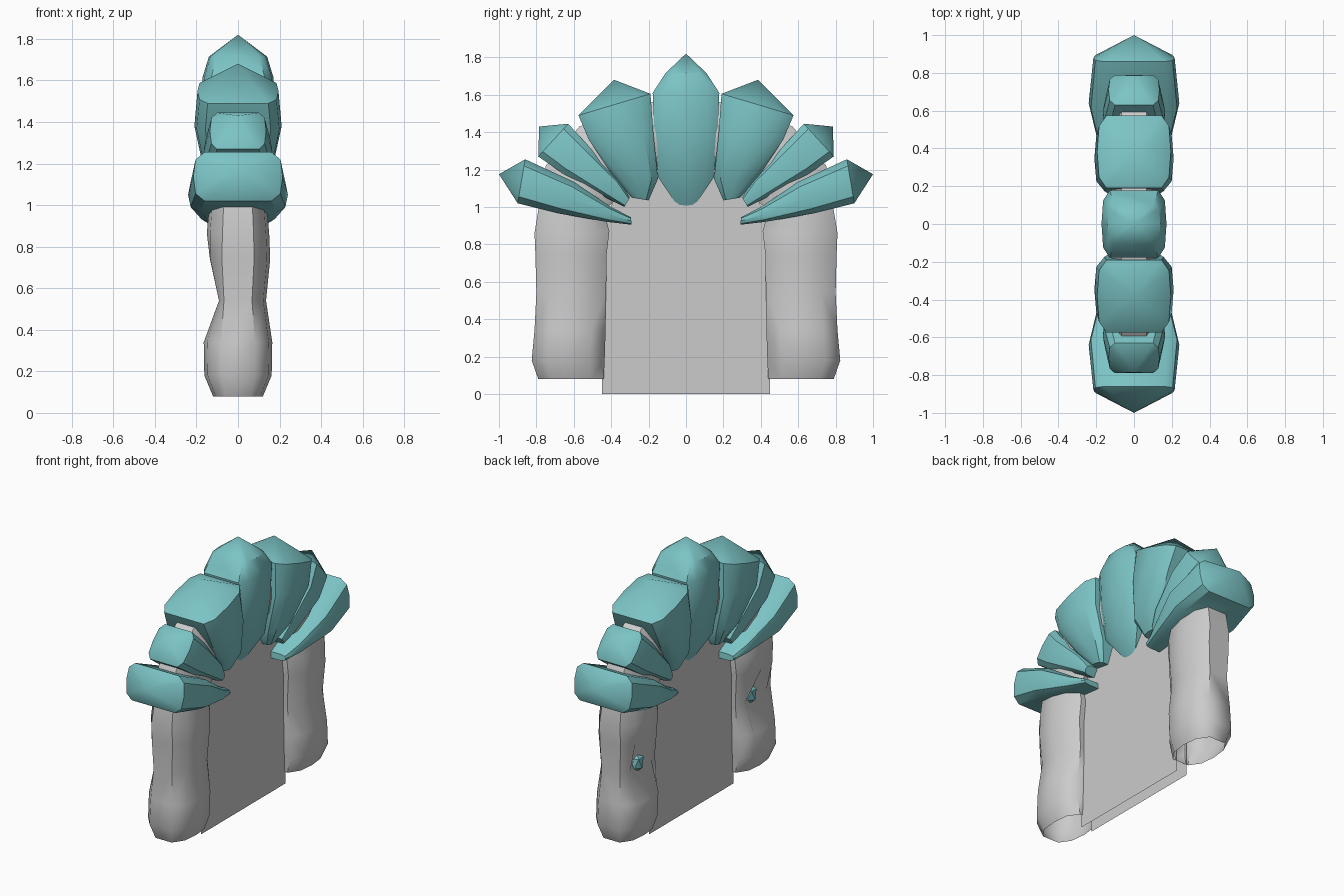
import bpy, bmesh, math

if "Cube" in bpy.data.objects:
    bpy.data.objects.remove(bpy.data.objects["Cube"])

teal = bpy.data.materials.new("teal")
teal.diffuse_color = (0.2, 0.55, 0.56, 1)
teal.use_nodes = True
teal.node_tree.nodes["Principled BSDF"].inputs["Base Color"].default_value = teal.diffuse_color

# Rounded ten-sided section: (fraction from inner to outer side, fraction of half width)
SECTION = [(0, -.5), (.2, -.9), (.5, -1), (.8, -.9), (1, -.5),
           (1, .5), (.8, .9), (.5, 1), (.2, .9), (0, .5)]
# Block section: flatter faces with chamfered corners
BLOCK = [(0, -.75), (.15, -.95), (.5, -1), (.85, -.95), (1, -.75),
         (1, .75), (.85, .95), (.5, 1), (.15, .95), (0, .75)]


def finish(name, bm, mat=None, mirror=False, angle=35):
    bmesh.ops.recalc_face_normals(bm, faces=bm.faces)
    me = bpy.data.meshes.new(name)
    bm.to_mesh(me)
    bm.free()
    ob = bpy.data.objects.new(name, me)
    bpy.context.collection.objects.link(ob)
    if mat:
        me.materials.append(mat)
    bpy.ops.object.select_all(action='DESELECT')
    ob.select_set(True)
    bpy.context.view_layer.objects.active = ob
    bpy.ops.object.shade_smooth_by_angle(angle=math.radians(angle))
    if mirror:
        m = ob.modifiers.new("mirror", 'MIRROR')
        m.use_axis = (False, True, False)
    return ob


def loft(rings, section, start=None, end=None, cap=True, dent=None):
    """Rings are (inner y, inner z, outer y, outer z, half width); start/end are tip points."""
    bm = bmesh.new()
    loops = []
    for i, (ay, az, by, bz, h) in enumerate(rings):
        loop = []
        for s, k in section:
            x = k * h
            if dent and i in dent and k <= -.9:
                x += dent[i] * (1 if k == -1 else .3)
            loop.append(bm.verts.new((x, ay + (by - ay) * s, az + (bz - az) * s)))
        loops.append(loop)
    n = len(section)
    for p, q in zip(loops, loops[1:]):
        for j in range(n):
            bm.faces.new((p[j], p[(j + 1) % n], q[(j + 1) % n], q[j]))
    for loop, tip in ((loops[0], start), (loops[-1], end)):
        if tip:
            v = bm.verts.new((0, *tip))
            for j in range(n):
                bm.faces.new((loop[j], loop[(j + 1) % n], v))
        elif cap:
            bm.faces.new(loop)
    return bm


# Grey pillars curving up into the arch core, chipped on the -x face
pillar = [(.44, .08, .79, .08, .12), (.435, .18, .825, .18, .162), (.43, .34, .81, .34, .165),
          (.427, .54, .8, .54, .135), (.425, .74, .805, .74, .155), (.41, .87, .81, .86, .15),
          (.44, .98, .79, .98, .14), (.33, 1.08, .75, 1.22, .13), (.2, 1.18, .57, 1.43, .13),
          (.1, 1.22, .2, 1.56, .13), (0, 1.23, 0, 1.57, .13)]
finish("pillar_and_arch_core", loft(pillar, SECTION, cap=False, dent={3: .1, 4: .02}), None, True, 50)

# Crystal shards inside the chips
bm = bmesh.new()
bmesh.ops.create_icosphere(bm, subdivisions=1, radius=.05)
for v in bm.verts:
    v.co = (v.co.x - .05, v.co.y + .6, v.co.z * 1.4 + .55)
finish("crystal_shard", bm, teal, True, 10)

# Keystone
key = [(-.15, 1.16, .15, 1.16, .13), (-.168, 1.38, .168, 1.38, .165),
       (-.178, 1.61, .178, 1.61, .172), (-.11, 1.715, .11, 1.715, .14)]
finish("keystone", loft(key, BLOCK, (0, .94), (0, 1.82)), teal)

# Upper arch stones
upper = [(.29, 1.05, .2, 1.035, .1), (.38, 1.15, .15, 1.15, .16),
         (.52, 1.36, .175, 1.4, .21), (.575, 1.49, .19, 1.605, .195)]
finish("upper_arch_stone", loft(upper, BLOCK, None, (.385, 1.68)), teal, True)

# Middle arch stones
middle = [(.33, 1.0, .3, 1.05, .12), (.42, 1.045, .36, 1.15, .145),
          (.66, 1.18, .53, 1.335, .165), (.79, 1.27, .63, 1.445, .135)]
finish("middle_arch_stone", loft(middle, BLOCK, None, (.785, 1.43)), teal, True)

# Lower arch stones
lower = [(.29, .905, .295, .945, .15), (.42, .92, .4, 1.0, .185),
         (.68, .965, .6, 1.135, .24), (.9, 1.02, .86, 1.255, .215)]
finish("lower_arch_stone", loft(lower, BLOCK, None, (1.0, 1.175)), teal, True)

# Thin portal panels, one facing each way
half = [(.45, 0), (.45, .9), (.38, 1.05), (.22, 1.16), (.1, 1.2)]
outline = half + [(-y, z) for y, z in reversed(half)]
for name, x in (("portal_panel_right", .04), ("portal_panel_left", -.04)):
    bm = bmesh.new()
    face = bm.faces.new([bm.verts.new((x, y, z)) for y, z in outline])
    ob = finish(name, bm)
    if ob.data.polygons[0].normal.x * x < 0:
        ob.data.flip_normals()
